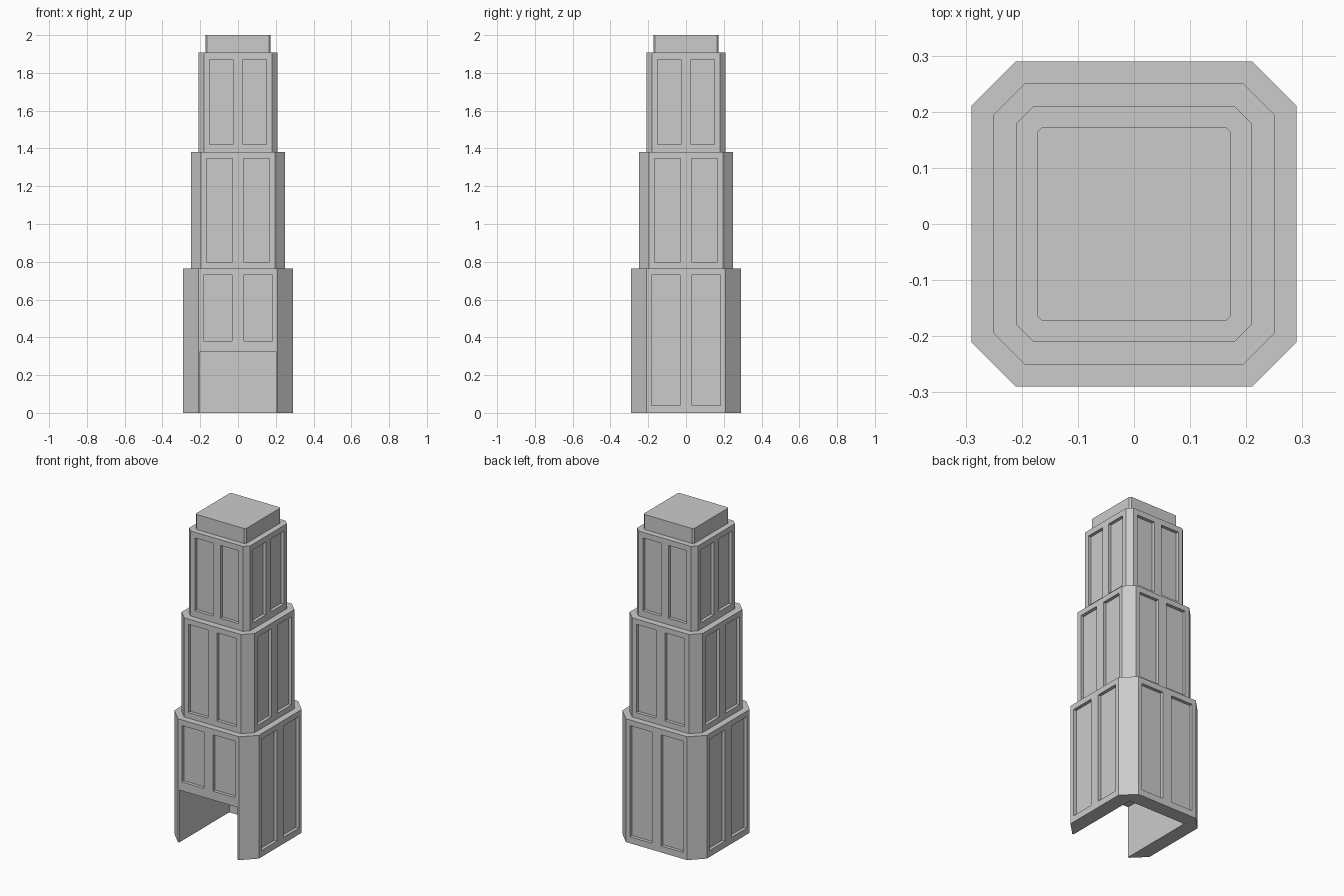
import bpy, bmesh
from mathutils import Matrix, Vector
from math import pi

if "Cube" in bpy.data.objects:
    bpy.data.objects.remove(bpy.data.objects["Cube"])

stone = bpy.data.materials.new("light grey stone")
stone.diffuse_color = (0.6, 0.6, 0.6, 1)
stone.use_nodes = True
stone.node_tree.nodes["Principled BSDF"].inputs["Base Color"].default_value = stone.diffuse_color

RECESS = 0.02


def make_object(name, bm):
    bmesh.ops.recalc_face_normals(bm, faces=bm.faces)
    mesh = bpy.data.meshes.new(name)
    bm.to_mesh(mesh)
    bm.free()
    mesh.materials.append(stone)
    obj = bpy.data.objects.new(name, mesh)
    bpy.context.collection.objects.link(obj)
    return obj


def block(name, half, edge, z0, z1):
    """Square prism with chamfered corners; edge = half length of a flat side."""
    bm = bmesh.new()
    ring = [(-edge, -half), (edge, -half), (half, -edge), (half, edge),
            (edge, half), (-edge, half), (-half, edge), (-half, -edge)]
    base = bm.faces.new([bm.verts.new((x, y, z0)) for x, y in ring])
    top = bmesh.ops.extrude_face_region(bm, geom=[base])["geom"]
    verts = [g for g in top if isinstance(g, bmesh.types.BMVert)]
    bmesh.ops.translate(bm, verts=verts, vec=(0, 0, z1 - z0))
    return make_object(name, bm)


def add_box(bm, lo, hi, turn=0.0):
    lo, hi = Vector(lo), Vector(hi)
    mat = (Matrix.Rotation(turn, 4, 'Z') @ Matrix.Translation((lo + hi) / 2)
           @ Matrix.Diagonal((*(hi - lo), 1)))
    bmesh.ops.create_cube(bm, size=1, matrix=mat)


def cut(obj, bm):
    """Subtract the boxes in bm from obj."""
    cutter = make_object(obj.name + "_cutter", bm)
    cutter.hide_render = True
    mod = obj.modifiers.new("cut", 'BOOLEAN')
    mod.operation, mod.solver, mod.object = 'DIFFERENCE', 'EXACT', cutter
    bpy.context.view_layer.objects.active = obj
    bpy.ops.object.modifier_apply(modifier=mod.name)
    bpy.data.objects.remove(cutter)


# Stacked tiers: name, half width, half flat side, bottom, top, panel x range, panel z range
tiers = [
    ("lower_tier", 0.29, 0.21, 0.0, 0.765, (0.032, 0.183), (0.04, 0.73)),
    ("middle_tier", 0.25, 0.195, 0.765, 1.38, (0.03, 0.166), (0.80, 1.347)),
    ("upper_tier", 0.209, 0.18, 1.38, 1.907, (0.026, 0.15), (1.42, 1.872)),
]
for name, half, edge, z0, z1, (xa, xb), (za, zb) in tiers:
    tier = block(name, half, edge, z0, z1)
    cutters = bmesh.new()
    # Two recessed panels on each of the four sides
    for side in range(4):
        low = 0.38 if name == "lower_tier" and side == 0 else za
        for a, b in ((xa, xb), (-xb, -xa)):
            add_box(cutters, (a, -half - 0.05, low), (b, -half + RECESS, zb), side * pi / 2)
    # Open doorway running in from the front
    if name == "lower_tier":
        add_box(cutters, (-0.2, -0.4, -0.1), (0.2, 0.2, 0.325))
    cut(tier, cutters)

# Roof cap
block("roof_cap", 0.173, 0.163, 1.907, 2.0)
